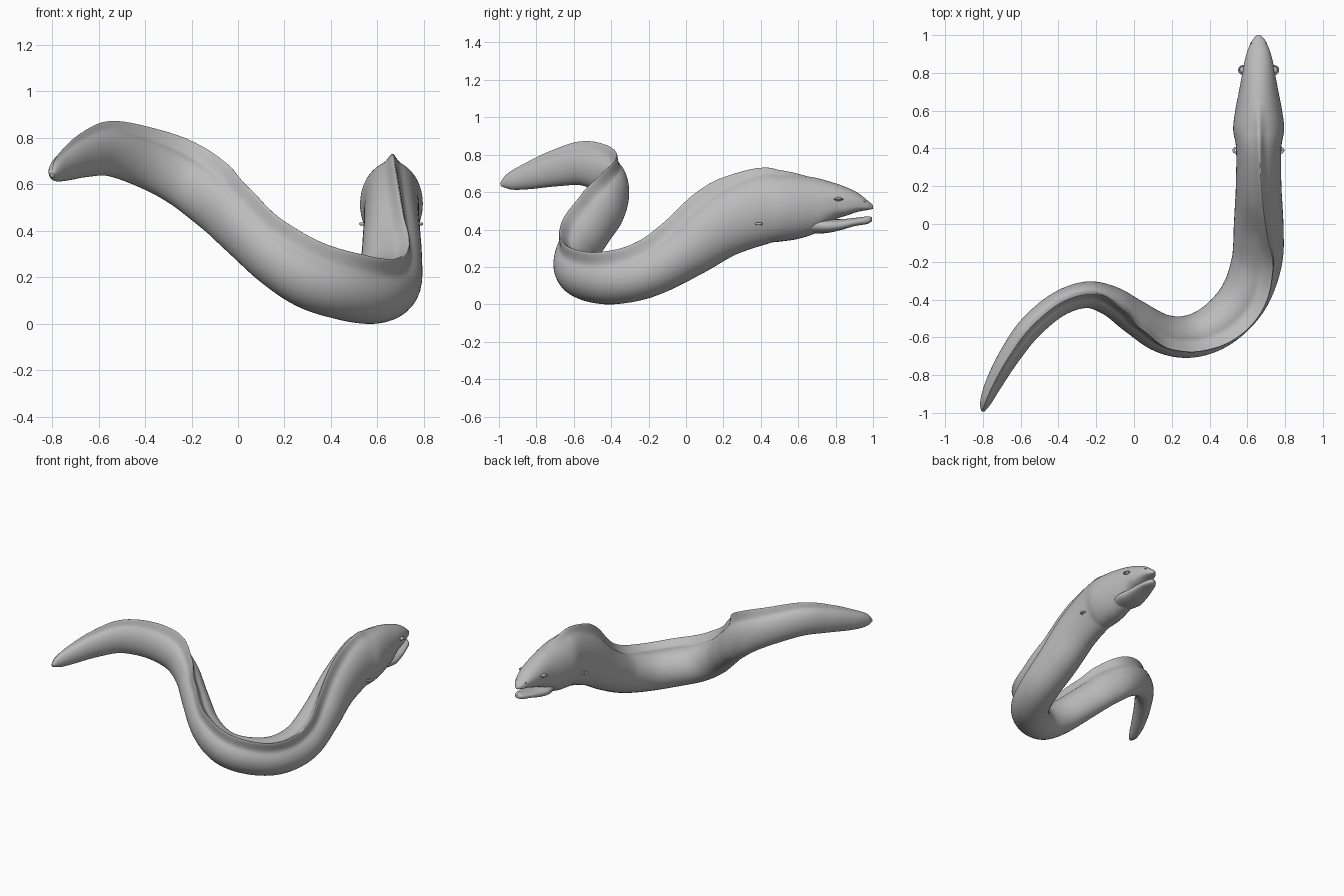
import bpy, bmesh, math
from mathutils import Vector
from mathutils.bvhtree import BVHTree

if "Cube" in bpy.data.objects:
    bpy.data.objects.remove(bpy.data.objects["Cube"], do_unlink=True)

skin = bpy.data.materials.new("grey skin")
skin.use_nodes = True
skin.diffuse_color = (0.5, 0.5, 0.5, 1)
skin.node_tree.nodes["Principled BSDF"].inputs["Base Color"].default_value = skin.diffuse_color

HEAD_X = 66  # stations are in hundredths of a unit


def finish(bm, name):
    bmesh.ops.recalc_face_normals(bm, faces=bm.faces)
    mesh = bpy.data.meshes.new(name)
    bm.to_mesh(mesh)
    mesh.materials.append(skin)
    part = bpy.data.objects.new(name, mesh)
    bpy.context.collection.objects.link(part)
    bpy.ops.object.select_all(action="DESELECT")
    part.select_set(True)
    bpy.context.view_layer.objects.active = part
    bpy.ops.object.shade_smooth_by_angle(angle=math.radians(50))
    return part


def clamp(value):
    return min(max(value, 0), 1)


def smooth_path(rows, steps):
    """Catmull-Rom interpolation of whole station rows."""
    padded = [rows[0]] + rows + [rows[-1]]
    path = []
    for i in range(len(rows) - 1):
        for step in range(steps):
            t = step / steps
            path.append([b + t / 2 * (c - a + t * (2 * a - 5 * b + 4 * c - d
                                                   + t * (3 * b - a - 3 * c + d)))
                         for a, b, c, d in zip(*padded[i:i + 4])])
    return [[value / 100 for value in row] for row in path + [rows[-1]]]


def crest_height(x, y):
    """The fin rises behind the skull and fades out toward the tail tip."""
    return 0.062 * clamp((0.65 - y) / 0.4) * clamp((x + 0.8) / 0.5) ** 0.7


def crest_roll(x, y):
    """The fin leans outward around the large bend."""
    distance = math.hypot(x - 0.5, y + 0.4)
    return math.radians(40) * math.exp(-(distance / 0.45) ** 2)


def loft(rows, steps, half):
    """Sweep an oval with a soft dorsal crest; points crowd toward the crest."""
    path = smooth_path(rows, steps)
    angles = [math.copysign(math.pi * (abs(k) / half) ** 1.6, k)
              for k in range(1 - half, half + 1)]
    bm = bmesh.new()
    rings = []
    for i, (x, y, z, width, height) in enumerate(path):
        before, after = path[max(i - 1, 0)], path[min(i + 1, len(path) - 1)]
        forward = (Vector(after[:3]) - Vector(before[:3])).normalized()
        # head sections stand upright, easing into the slope of the neck
        forward = forward.lerp(Vector((0, -1, 0)), clamp((y - 0.35) / 0.2)).normalized()
        left = Vector((0, 0, 1)).cross(forward).normalized()
        up = forward.cross(left)
        roll = crest_roll(x, y)
        side = left * math.cos(roll) - up * math.sin(roll)
        crest = up * math.cos(roll) + left * math.sin(roll)
        # the mouth region has a flatter underside
        flat = 1 - clamp((y - 0.65) / 0.2) / 2
        ring = []
        for angle in angles:
            c = math.cos(angle)
            rise = height * (c if c > 0 else -abs(c) ** flat)
            rise += crest_height(x, y) * math.exp(-(angle / 0.17) ** 2)
            point = Vector((x, y, z)) + side * width * math.sin(angle) + crest * rise
            ring.append(bm.verts.new(point))
        rings.append(ring)
    for ring, following in zip(rings, rings[1:]):
        for k in range(len(angles)):
            bm.faces.new((ring[k - 1], ring[k], following[k], following[k - 1]))
    bm.faces.new(rings[0])
    bm.faces.new(rings[-1])
    return bm


# Head stations: y, z, half width, half height
head = [
    (100, 52, 1, 1),
    (97, 53, 3.6, 2.6),
    (92, 54.5, 5.8, 5),
    (86, 55, 7.5, 7.5),
    (79, 55, 8.8, 10),
    (70, 53, 10.5, 14.5),
    (60, 52, 12.4, 17),
    (50, 51.5, 13.5, 18),
    (40, 50.5, 12, 18.5),
]

# Trunk and tail stations: x, y, z, half width, half height
trunk = [
    (66, 20, 42, 12, 17),
    (66, 0, 28, 13, 14.5),
    (65, -20, 17, 13.5, 13),
    (58, -39, 13, 13, 13),
    (45, -53, 14.5, 12, 13),
    (30, -59.5, 19, 11, 12.5),
    (15, -58, 28.5, 10, 12),
    (0, -49, 42, 9, 12),
    (-12, -41, 53, 8, 12),
    (-25, -37.5, 62, 7, 11),
    (-40, -42.5, 69, 6.6, 10.5),
    (-55, -55, 73.5, 6.4, 10),
    (-66, -70, 71.5, 5.6, 8.5),
    (-74, -84, 68, 4.5, 6.5),
    (-78.5, -94, 65.5, 3, 4.3),
    (-80, -99, 64, 1, 1),
]

# Lower jaw, open slightly below the snout
jaw = [
    (64, 43, 7, 5),
    (74, 42, 9, 4),
    (82, 42.5, 7.8, 3),
    (90, 44, 6, 2.2),
    (97, 45, 3.6, 2),
    (99.5, 45.5, 1, 1),
]


def on_head_axis(rows):
    return [(HEAD_X, *row) for row in rows]


body = loft(on_head_axis(head) + trunk, 7, 28)
surface = BVHTree.FromBMesh(body)
finish(body, "eel_body")
# the jaw runs forward, so its rows are reversed to sweep toward the tail
finish(loft(on_head_axis(jaw[::-1]), 6, 16), "lower_jaw")


def place(part, centre, normal, scale):
    part.location = centre
    part.rotation_euler = normal.to_track_quat("Z", "Y").to_euler()
    part.scale = scale


def ball(name, centre, normal, radius):
    bm = bmesh.new()
    bmesh.ops.create_uvsphere(bm, u_segments=20, v_segments=12, radius=radius)
    place(finish(bm, name), centre, normal, (1, 1, 0.6))


def rim(name, centre, normal, radius, thickness, stretch):
    bpy.ops.mesh.primitive_torus_add(major_radius=radius, minor_radius=thickness,
                                     major_segments=28, minor_segments=10)
    part = bpy.context.object
    part.name = name
    part.data.materials.append(skin)
    bpy.ops.object.shade_smooth_by_angle(angle=math.radians(50))
    place(part, centre, normal, (1, stretch, 1))


# Eyes, nostrils and gill openings on both sides
for sign, label in ((1, "left"), (-1, "right")):
    def skin_point(y, z):
        start = Vector((HEAD_X / 100 + sign, y, z))
        return surface.ray_cast(start, Vector((-sign, 0, 0)))[:2]

    spot, normal = skin_point(0.815, 0.562)
    ball(label + "_eye", spot, normal, 0.018)
    rim(label + "_eyelid", spot, normal, 0.022, 0.004, 1)
    spot, normal = skin_point(0.955, 0.55)
    ball(label + "_nostril", spot, normal, 0.006)
    spot, normal = skin_point(0.39, 0.43)
    rim(label + "_gill_rim", spot, normal, 0.02, 0.007, 0.75)
